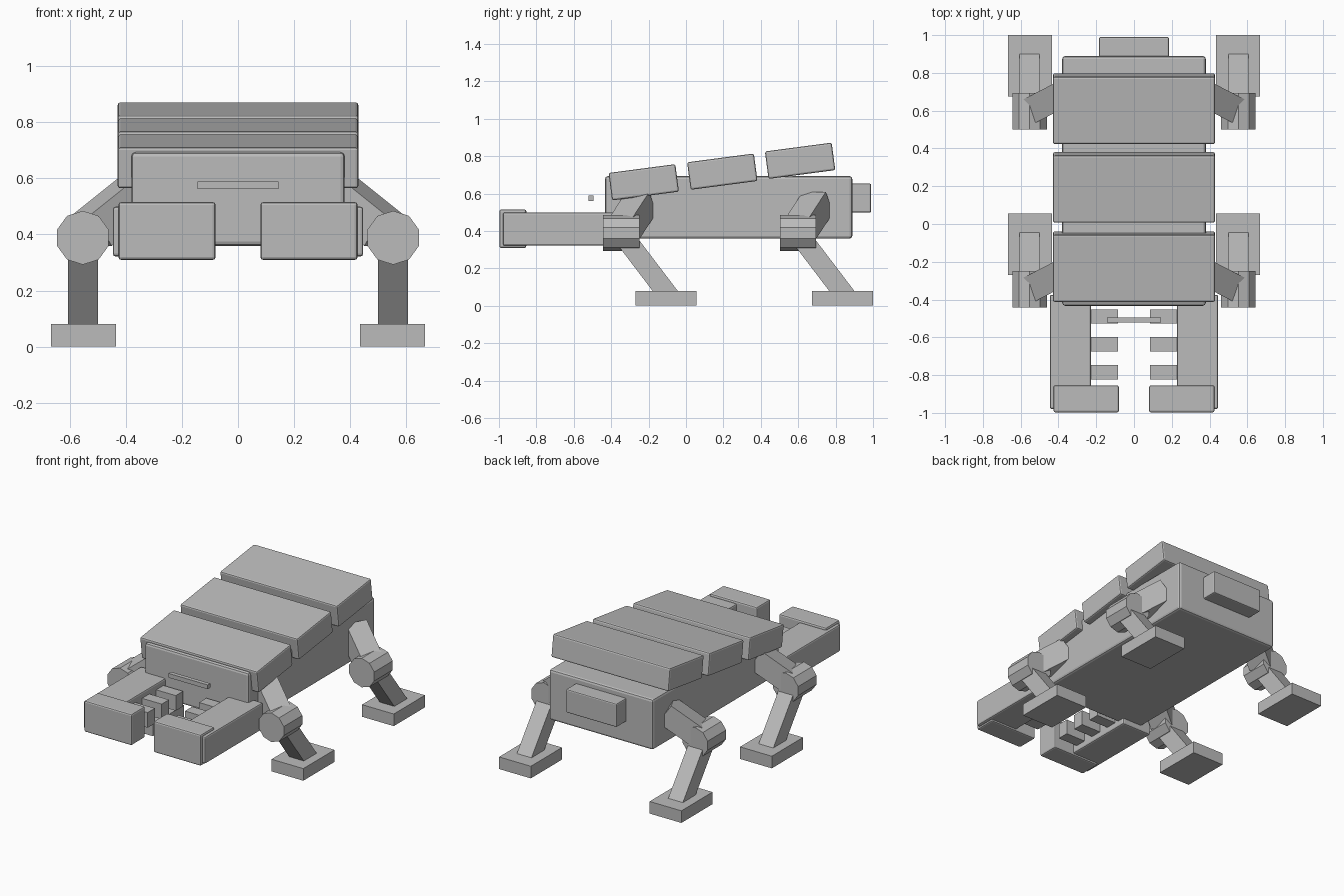
import bpy
from math import radians
from mathutils import Vector, Matrix

cube = bpy.data.objects.get("Cube")
if cube:
    bpy.data.objects.remove(cube, do_unlink=True)

grey = bpy.data.materials.new("plain_grey")
grey.use_nodes = True
colour = (0.5, 0.5, 0.5, 1)
grey.diffuse_color = colour
grey.node_tree.nodes["Principled BSDF"].inputs["Base Color"].default_value = colour


def finish(name, bevel=0):
    ob = bpy.context.object
    ob.name = name
    ob.data.materials.append(grey)
    if bevel:
        mod = ob.modifiers.new("bevel", "BEVEL")
        mod.width = bevel
        mod.segments = 2
    return ob


def box(name, centre, size, bevel=0, tilt=0):
    """Box of a given size, tilted about x."""
    bpy.ops.mesh.primitive_cube_add(size=1)
    ob = finish(name, bevel)
    ob.data.transform(Matrix.Diagonal((*size, 1)))
    ob.location = centre
    ob.rotation_euler.x = tilt
    return ob


def strut(name, start, end, width):
    """Square bar between two points, with level side edges."""
    start, end = Vector(start), Vector(end)
    axis = end - start
    ob = box(name, (start + end) / 2, (width, axis.length, width))
    side = axis.cross(Vector((0, 0, 1))).normalized()
    along = axis.normalized()
    ob.rotation_euler = Matrix((side, along, side.cross(along))).transposed().to_euler()
    return ob


# Body, back block and front bar
box("body", (0, 0.228, 0.526), (0.76, 1.322, 0.334), 0.015)
box("back_block", (0, 0.92, 0.575), (0.37, 0.14, 0.155), 0.008)
box("front_bar", (0, -0.508, 0.575), (0.288, 0.027, 0.028))

# Overlapping back plates
for i, (y, z) in enumerate([(-0.226, 0.66), (0.194, 0.717), (0.61, 0.775)]):
    box(f"back_plate_{i + 1}", (0, y, z), (0.858, 0.36, 0.148), 0.01, radians(7.5))

for s, side in ((1, "left"), (-1, "right")):
    # Pincers with inner teeth
    box(f"pincer_arm_{side}", (s * 0.337, -0.677, 0.41), (0.218, 0.604, 0.178), 0.01)
    box(f"pincer_tip_{side}", (s * 0.253, -0.926, 0.412), (0.346, 0.144, 0.206), 0.01)
    for i in range(3):
        box(f"tooth_{side}_{i + 1}", (s * 0.165, -0.49 - 0.147 * i, 0.41), (0.16, 0.076, 0.1))

    # Legs
    for y, end in ((-0.346, "front"), (0.598, "back")):
        tag = f"{end}_{side}"
        joint = Vector((s * 0.553, y, 0.388))
        bpy.ops.mesh.primitive_cylinder_add(
            vertices=10, radius=0.096, depth=0.193, location=joint, rotation=(radians(90), 0, 0))
        finish(f"knee_joint_{tag}")
        inward = Vector((-s * 0.7225, 0.3744, 0.577))
        strut(f"upper_leg_{tag}", joint + inward * 0.049, joint + inward * 0.284, 0.14)
        strut(f"lower_leg_{tag}", joint, joint + Vector((0, 0.26, -0.342)), 0.107)
        box(f"foot_{tag}", (s * 0.55, y + 0.239, 0.04), (0.232, 0.325, 0.08))
